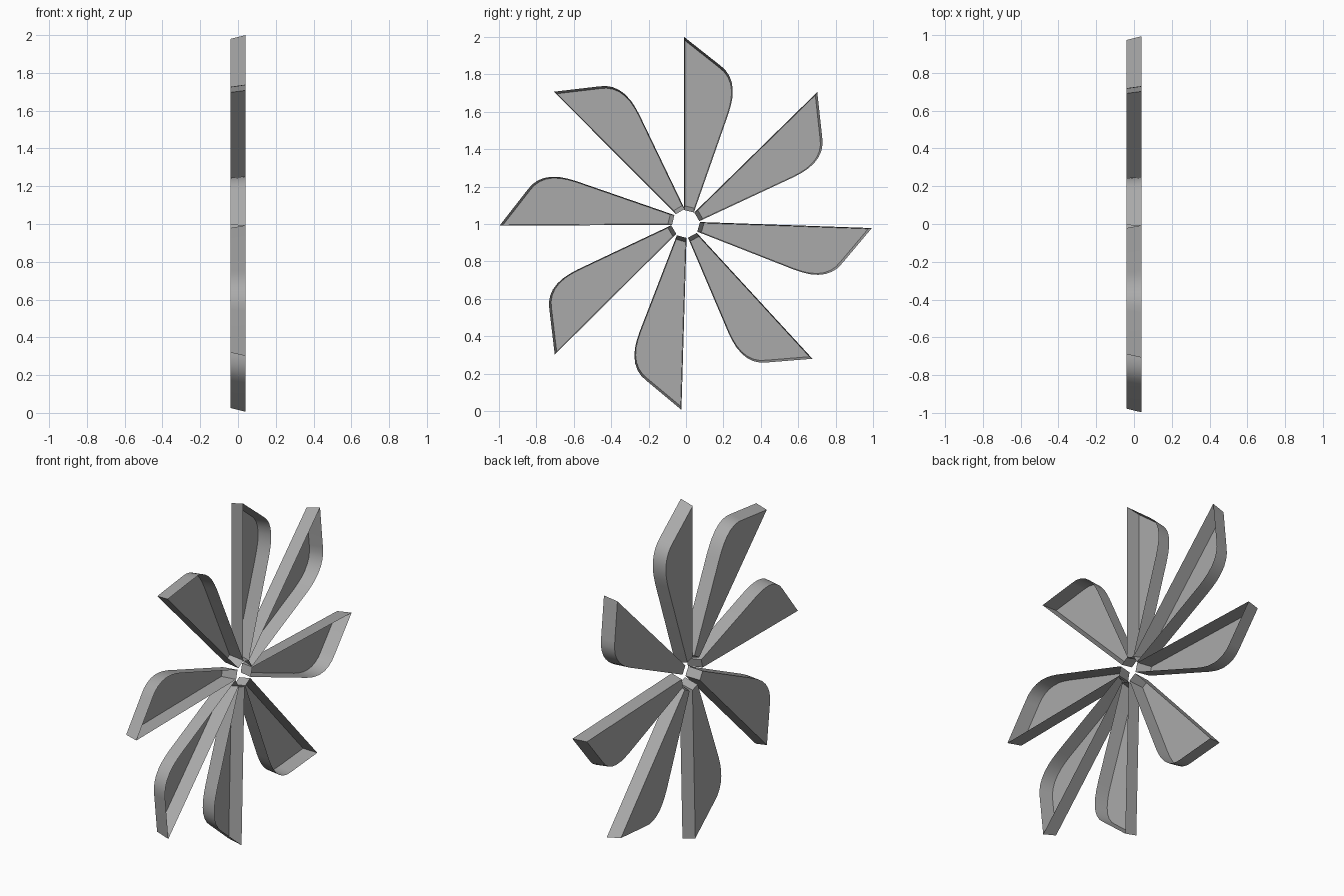
import bpy, bmesh, math
from mathutils import Vector

cube = bpy.data.objects.get("Cube")
if cube:
    bpy.data.objects.remove(cube, do_unlink=True)

# Single grey finish
grey = bpy.data.materials.new("plain_grey")
grey.use_nodes = True
colour = (0.4, 0.4, 0.4, 1)
grey.diffuse_color = colour
grey.node_tree.nodes["Principled BSDF"].inputs["Base Color"].default_value = colour

HALF_DEPTH = 0.04
DRAFT = 0.955      # the closed back is slightly smaller than the open rim

# Blade outline: (distance along blade, distance from the straight edge)
OUTLINE = [(1.0, 0.0), (0.85, 0.19), (0.826, 0.218), (0.795, 0.24),
           (0.76, 0.254), (0.72, 0.26), (0.675, 0.258), (0.635, 0.25),
           (0.59, 0.237), (0.062, 0.052), (0.075, 0.0)]
CENTRE = (0.56, 0.11)

# Each blade: direction in degrees, offset of its straight edge, length
BLADES = [(90.0, 0.010, 1.0), (44.4, 0.013, 0.995), (-2.0, 0.013, 0.994),
          (-47.4, 0.010, 0.988), (-91.7, 0.005, 0.994), (-135.2, 0.001, 0.99),
          (-179.7, 0.004, 0.997), (-225.0, 0.0, 1.0)]


def make_blade(index, degrees, offset, length):
    """Shallow tray, closed at the back (-x) and open towards +x."""
    a = math.radians(degrees)
    along = Vector((0, math.cos(a), math.sin(a)))
    across = Vector((0, math.sin(a), -math.cos(a)))

    def place(u, w, x):
        return Vector((x, 0, 1)) + along * u * length + across * (w - offset)

    bm = bmesh.new()
    rim = [bm.verts.new(place(u, w, HALF_DEPTH)) for u, w in OUTLINE]
    back = [bm.verts.new(place(CENTRE[0] + (u - CENTRE[0]) * DRAFT,
                               CENTRE[1] + (w - CENTRE[1]) * DRAFT, -HALF_DEPTH))
            for u, w in OUTLINE]
    # Back panel and surrounding wall, facing outwards
    bm.faces.new(back[::-1])
    n = len(rim)
    for i in range(n):
        j = (i + 1) % n
        bm.faces.new((rim[i], back[i], back[j], rim[j]))
    bm.normal_update()
    if bm.faces[:][0].normal.x > 0:
        bmesh.ops.reverse_faces(bm, faces=bm.faces[:])

    mesh = bpy.data.meshes.new(f"blade_{index}")
    bm.to_mesh(mesh)
    bm.free()
    mesh.materials.append(grey)
    obj = bpy.data.objects.new(f"blade_{index}", mesh)
    bpy.context.collection.objects.link(obj)
    return obj


# Ring of eight blades, smooth only around the rounded shoulder
bpy.ops.object.select_all(action='DESELECT')
for i, blade in enumerate(BLADES, 1):
    obj = make_blade(i, *blade)
    obj.select_set(True)
    bpy.context.view_layer.objects.active = obj
bpy.ops.object.shade_smooth_by_angle(angle=math.radians(30))
